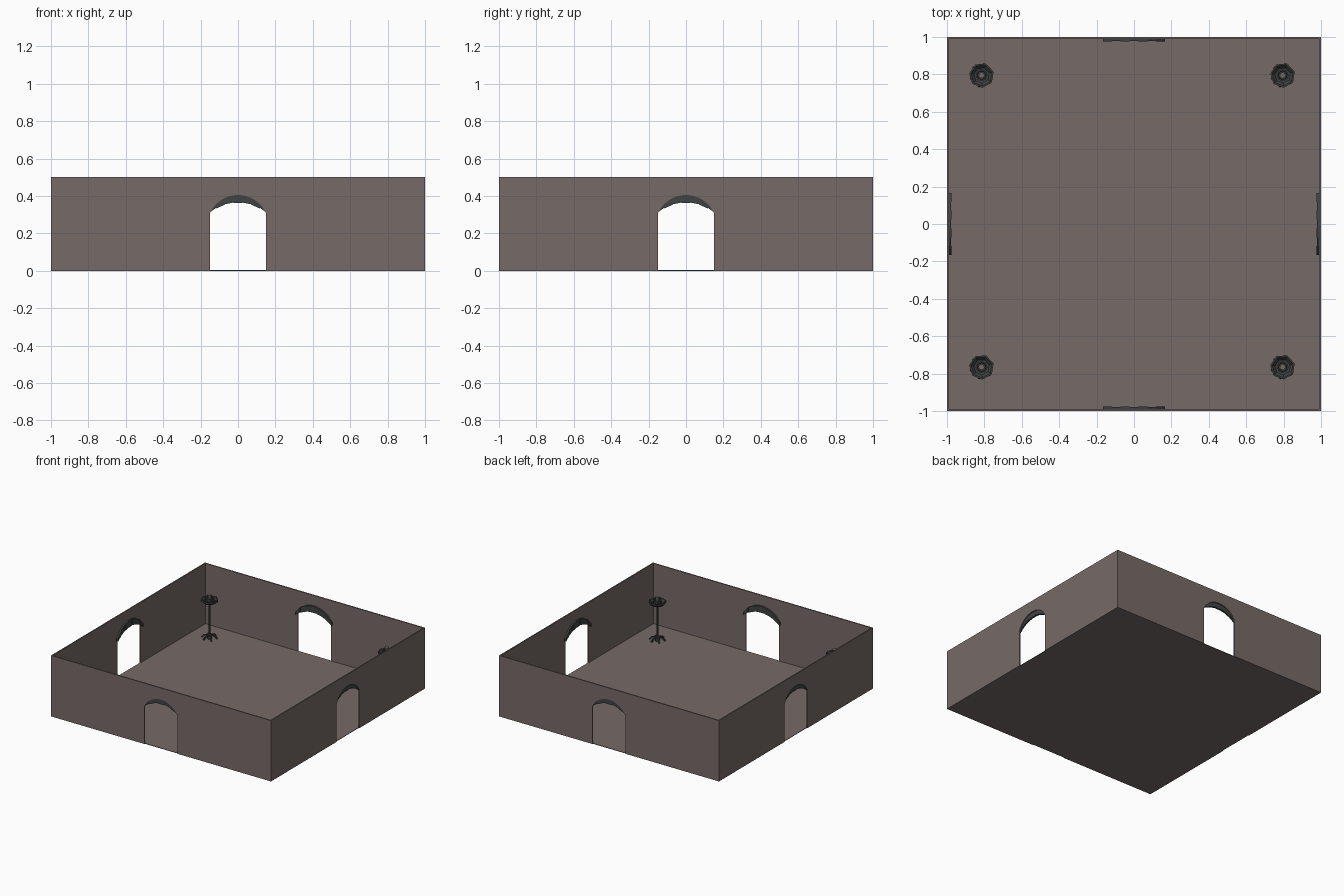
import bpy, bmesh, math
from mathutils import Matrix, Vector

if "Cube" in bpy.data.objects:
    bpy.data.objects.remove(bpy.data.objects["Cube"])


def material(name, col):
    m = bpy.data.materials.new(name)
    m.diffuse_color = (*col, 1)
    m.use_nodes = True
    m.node_tree.nodes["Principled BSDF"].inputs["Base Color"].default_value = m.diffuse_color
    return m


STONE = material("warm grey stone", (0.18, 0.147, 0.136))
IRON = material("dark iron grey", (0.05, 0.056, 0.054))


def make(name, bm, mat):
    bmesh.ops.recalc_face_normals(bm, faces=bm.faces)
    me = bpy.data.meshes.new(name)
    bm.to_mesh(me)
    bm.free()
    me.materials.append(mat)
    ob = bpy.data.objects.new(name, me)
    bpy.context.collection.objects.link(ob)
    return ob


def prism(bm, pts, y0, y1):
    """Extrude an x-z outline from y0 to y1."""
    f = bm.faces.new([bm.verts.new((x, y0, z)) for x, z in pts])
    r = bmesh.ops.extrude_face_region(bm, geom=[f])
    for v in r["geom"]:
        if isinstance(v, bmesh.types.BMVert):
            v.co.y = y1


def arc(x, half, base, top):
    """Height at x of a circular arc through (+-half, base) and (0, top)."""
    s = top - base
    r = (half * half + s * s) / (2 * s)
    return top - r + math.sqrt(r * r - x * x)


def lathe(bm, profile, n, spin=0.0):
    rings = []
    for r, z in profile:
        rings.append([bm.verts.new((r * math.cos(spin + i * math.tau / n),
                                    r * math.sin(spin + i * math.tau / n), z)) for i in range(n)])
    for a, b in zip(rings, rings[1:]):
        for i in range(n):
            bm.faces.new((a[i], a[(i + 1) % n], b[(i + 1) % n], b[i]))
    bm.faces.new(rings[0])
    bm.faces.new(rings[-1])


def bar(bm, a, b, w):
    """Thin four-sided bar between two points."""
    a, b = Vector(a), Vector(b)
    d = b - a
    m = Matrix.Translation((a + b) / 2) @ d.to_track_quat('Z', 'Y').to_matrix().to_4x4()
    bmesh.ops.create_cube(bm, size=1, matrix=m @ Matrix.Diagonal((w, w, d.length, 1)))


# floor slab
bm = bmesh.new()
bmesh.ops.create_cube(bm, size=1, matrix=Matrix.Translation((0, 0, 0.002)) @ Matrix.Diagonal((1.99, 1.99, 0.004, 1)))
make("floor", bm, STONE)

# four walls with arched doorways, and voussoirs on the inner side
for k, side in enumerate(("front", "right", "back", "left")):
    rot = Matrix.Rotation(k * math.pi / 2, 4, 'Z')
    bm = bmesh.new()
    xs = [-0.15 + 0.3 * i / 12 for i in range(13)]
    outline = [(-1, 0), (-0.15, 0)] + [(x, arc(x, 0.15, 0.31, 0.405)) for x in xs]
    outline += [(0.15, 0), (1, 0), (1, 0.5), (-1, 0.5)]
    prism(bm, outline, -1, -0.99)
    bm.transform(rot)
    make(side + "_wall", bm, STONE)

    bm = bmesh.new()
    n = 7
    for i in range(n):
        a = -0.166 + 0.332 * i / n
        b = -0.166 + 0.332 * (i + 1) / n
        drop = 0.003 * (i % 2)
        lo = [arc(x, 0.166, 0.301, 0.366) - drop for x in (a, b)]
        hi = [arc(x, 0.166, 0.325, 0.416) for x in (a, b)]
        prism(bm, [(a, lo[0]), (b, lo[1]), (b, hi[1]), (a, hi[0])], -0.992, -0.975 - drop)
    bm.transform(rot)
    make(side + "_arch_stones", bm, IRON)

# candle stands in the corners
for i, (x, y) in enumerate(((-0.815, -0.765), (0.795, -0.765), (-0.815, 0.795), (0.795, 0.795))):
    place = Matrix.Translation((x, y, 0.004))
    bm = bmesh.new()
    lathe(bm, [(0.018, 0.0), (0.018, 0.012), (0.008, 0.035), (0.008, 0.28), (0.02, 0.29)], 8)
    # shallow dish, open on top
    lathe(bm, [(0.02, 0.285), (0.045, 0.293), (0.067, 0.312), (0.067, 0.325),
               (0.058, 0.325), (0.042, 0.308), (0.02, 0.303)], 7, 0.3)
    for j in range(6):
        c, s = math.cos(j * math.tau / 6 + 0.3), math.sin(j * math.tau / 6 + 0.3)
        bar(bm, (0.005 * c, 0.005 * s, 0.035), (0.045 * c, 0.045 * s, 0.022), 0.009)
        bar(bm, (0.045 * c, 0.045 * s, 0.024), (0.06 * c, 0.06 * s, 0.005), 0.01)
    # cup rim around the candle
    lathe(bm, [(0.03, 0.30), (0.032, 0.335), (0.024, 0.335), (0.022, 0.305)], 8)
    bm.transform(place)
    make("candle_stand_%d" % (i + 1), bm, IRON)

    bm = bmesh.new()
    lathe(bm, [(0.016, 0.30), (0.016, 0.36)], 8)
    bm.transform(place)
    make("candle_%d" % (i + 1), bm, STONE)
